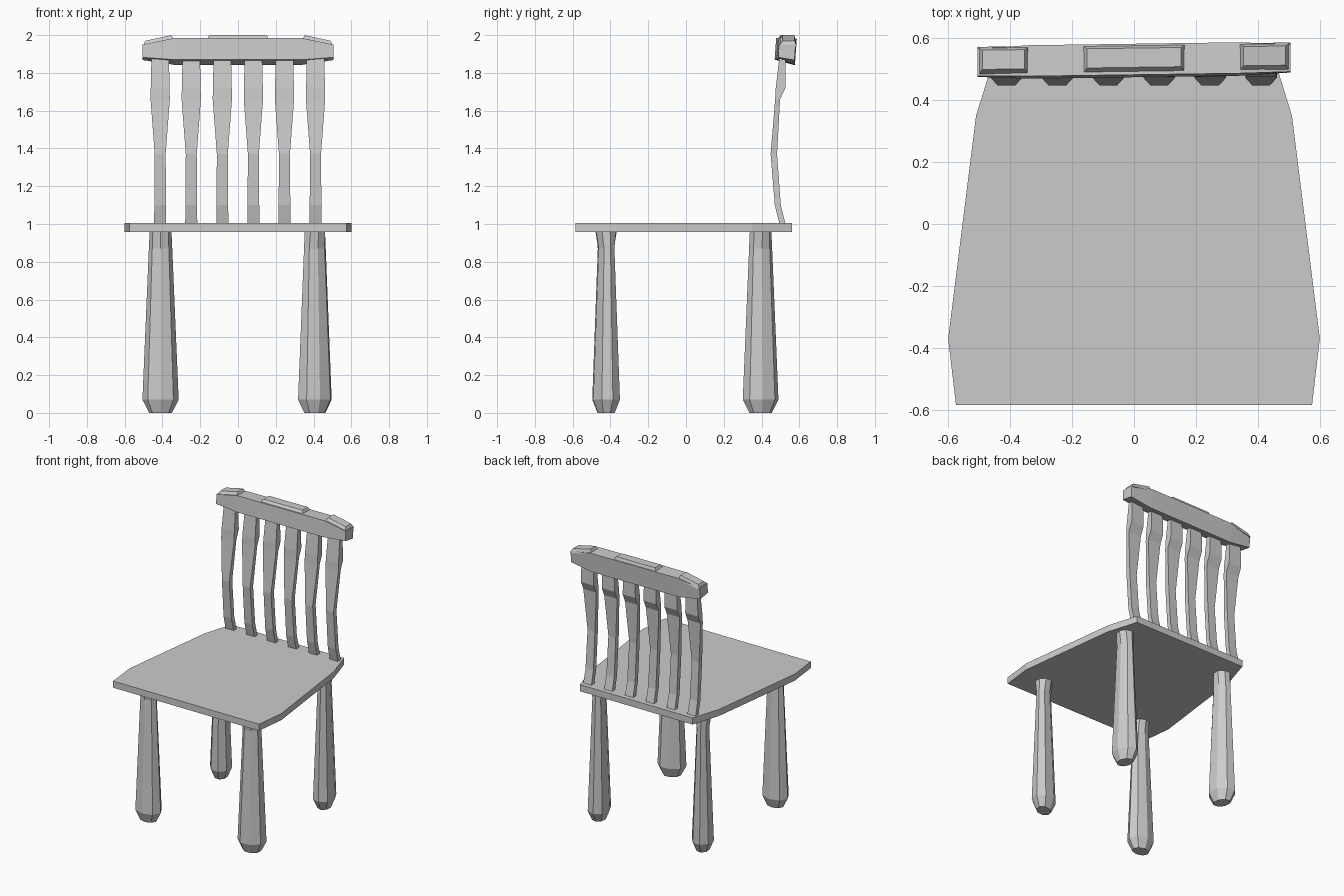
import bpy, bmesh
from math import cos, sin, pi, radians

if "Cube" in bpy.data.objects:
    bpy.data.objects.remove(bpy.data.objects["Cube"])


def loft(name, rings):
    """Skin a list of equal-length point rings and cap both ends."""
    bm = bmesh.new()
    loops = [[bm.verts.new(p) for p in ring] for ring in rings]
    n = len(loops[0])
    for a, b in zip(loops, loops[1:]):
        for i in range(n):
            bm.faces.new((a[i], a[(i + 1) % n], b[(i + 1) % n], b[i]))
    bm.faces.new(loops[0])
    bm.faces.new(loops[-1])
    bmesh.ops.recalc_face_normals(bm, faces=bm.faces[:])
    mesh = bpy.data.meshes.new(name)
    bm.to_mesh(mesh)
    bm.free()
    ob = bpy.data.objects.new(name, mesh)
    bpy.context.collection.objects.link(ob)
    return ob


# Seat: flat board, mirrored outline
half = [(0.575, -0.585), (0.60, -0.37), (0.51, 0.35), (0.445, 0.56)]
outline = half + [(-x, y) for x, y in reversed(half)]
loft("seat", [[(x, y, z) for x, y in outline] for z in (0.958, 1.005)])

# Legs: eight-sided oval clubs, each turned differently
leg_profile = [(0.0, 0.06, 0.045), (0.07, 0.096, 0.073),
               (0.87, 0.062, 0.042), (0.96, 0.058, 0.056)]


def leg(name, cx, cy, turn):
    t = radians(turn)
    rings = []
    for z, a, b in leg_profile:
        ring = []
        for i in range(8):
            u, v = a * cos(i * pi / 4), b * sin(i * pi / 4)
            ring.append((cx + u * cos(t) - v * sin(t),
                         cy + u * sin(t) + v * cos(t), z))
        rings.append(ring)
    loft(name, rings)


leg("front_leg_left", -0.41, -0.423, 0)
leg("front_leg_right", 0.407, -0.423, 22)
leg("back_leg_left", -0.41, 0.395, 112)
leg("back_leg_right", 0.407, 0.395, 100)

# Back slats: height, half width, front y, back y
slat_profile = [(1.0, 0.032, 0.495, 0.527), (1.10, 0.031, 0.47, 0.502),
                (1.37, 0.029, 0.448, 0.482), (1.66, 0.051, 0.472, 0.498),
                (1.72, 0.050, 0.475, 0.526), (1.89, 0.046, 0.495, 0.526)]
for k in range(6):
    cx = -0.412 + k * 0.1645
    loft(f"back_slat_{k + 1}",
         [[(cx - w, f, z), (cx + w, f, z), (cx + w, b, z), (cx - w, b, z)]
          for z, w, f, b in slat_profile])


# Top rail: slightly skewed beam with tapered ends
def skew(x, y, z):
    return (x, y + 0.014 * x, z)


end = [(0.482, 1.882), (0.485, 1.95), (0.573, 1.95), (0.567, 1.868)]
mid = [(0.474, 1.87), (0.482, 1.984), (0.582, 1.98), (0.572, 1.843)]
loft("top_rail", [[skew(x, y, z) for y, z in sec] for x, sec in
                  [(-0.505, end), (-0.34, mid), (0.34, mid), (0.505, end)]])


# Raised bevelled panels on the rail
def panel(name, x0, x1, z0, z1, rise):
    def ring(inset_x, inset_y, up):
        return [skew(x0 + inset_x, 0.484 + inset_y, z0 + up),
                skew(x1 - inset_x, 0.484 + inset_y, z1 + up),
                skew(x1 - inset_x, 0.579 - inset_y * 0.5, z1 + up),
                skew(x0 + inset_x, 0.579 - inset_y * 0.5, z0 + up)]
    loft(name, [ring(0, 0, -0.01), ring(0.015, 0.022, rise)])


panel("rail_panel_middle", -0.167, 0.167, 1.982, 1.982, 0.018)
panel("rail_panel_left", -0.505, -0.338, 1.95, 1.98, 0.02)
panel("rail_panel_right", 0.338, 0.505, 1.98, 1.95, 0.02)
